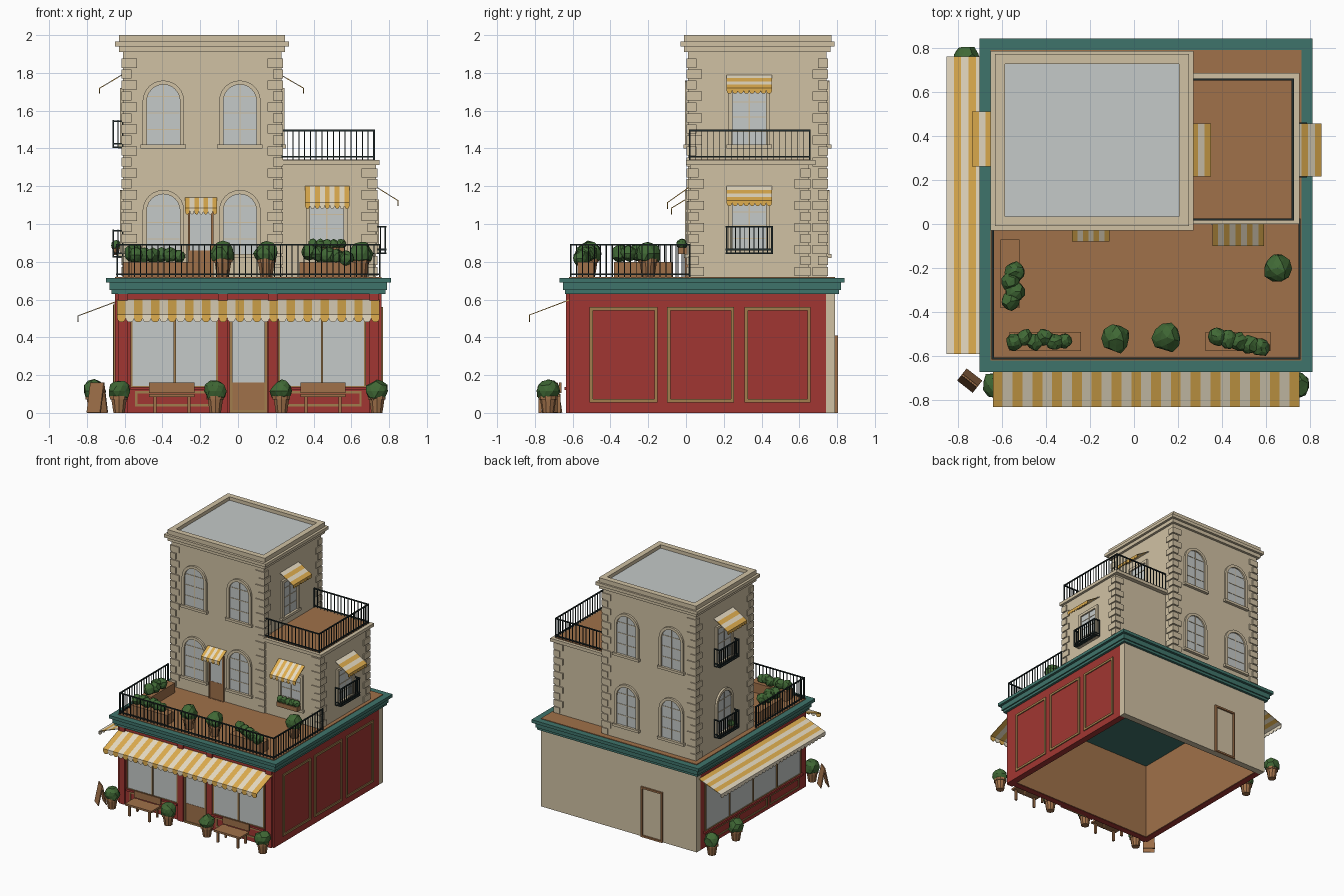
import bpy, bmesh, math, random
from mathutils import Matrix, Vector

random.seed(4)
if "Cube" in bpy.data.objects:
    bpy.data.objects.remove(bpy.data.objects["Cube"])


def material(name, *rgb):
    m = bpy.data.materials.new(name)
    color = [(c / 255) ** 2.2 for c in rgb] + [1]
    m.use_nodes = True
    m.diffuse_color = color
    m.node_tree.nodes["Principled BSDF"].inputs["Base Color"].default_value = color
    return m


red = material("brick red", 160, 57, 53)
teal = material("teal", 65, 115, 106)
beige = material("beige plaster", 207, 192, 162)
brown = material("warm brown", 158, 112, 75)
glass = material("pale glass", 195, 200, 199)
gold = material("awning yellow", 222, 172, 80)
cream = material("awning cream", 236, 224, 198)
green = material("leaf green", 66, 104, 56)
iron = material("dark iron", 38, 48, 48)
tan = material("tan trim", 160, 124, 78)
HOME = Matrix()


def finish(name, bm, mats, place=HOME):
    mesh = bpy.data.meshes.new(name)
    bm.to_mesh(mesh)
    bm.free()
    for m in mats:
        mesh.materials.append(m)
    ob = bpy.data.objects.new(name, mesh)
    ob.matrix_world = place
    bpy.context.collection.objects.link(ob)
    return ob


def boxes(name, mat, spans, place=HOME):
    bm = bmesh.new()
    for x0, x1, y0, y1, z0, z1 in spans:
        mid = Vector((x0 + x1, y0 + y1, z0 + z1)) / 2
        size = (abs(x1 - x0), abs(y1 - y0), abs(z1 - z0))
        bmesh.ops.create_cube(bm, size=1, matrix=Matrix.Translation(mid) @ Matrix.Diagonal(size).to_4x4())
    return finish(name, bm, [mat], place)


def wall(x, y, turn=0):
    """Frame of a wall: local x runs along it, local -y points outward."""
    return Matrix.Translation((x, y, 0)) @ Matrix.Rotation(math.radians(turn), 4, 'Z')


def border(u0, u1, z0, z1, t, d):
    return [(u0, u0 + t, -d, 0, z0, z1), (u1 - t, u1, -d, 0, z0, z1),
            (u0 + t, u1 - t, -d, 0, z0, z0 + t), (u0 + t, u1 - t, -d, 0, z1 - t, z1)]


def outline(r, z0, z1, arched):
    if not arched:
        return [(-r, z0), (-r, z1), (r, z1), (r, z0)]
    arc = [math.pi * (1 - i / 12) for i in range(13)]
    return [(-r, z0)] + [(r * math.cos(a), z1 - r + r * math.sin(a)) for a in arc] + [(r, z0)]


def window(name, place, u, z0, z1, arched=True):
    place = place @ Matrix.Translation((u, 0, 0))
    outer = outline(.11, z0, z1, arched)
    inner = outline(.088, z0, z1 - .022, arched)
    bm = bmesh.new()
    rings = [[bm.verts.new((x, y, z)) for x, z in pts]
             for pts, y in ((outer, 0), (outer, -.016), (inner, -.016), (inner, 0))]
    for a, b in zip(rings, rings[1:]):
        for i in range(len(a) - 1):
            bm.faces.new((a[i], a[i + 1], b[i + 1], b[i]))
    finish(name + "_frame", bm, [beige], place)
    bm = bmesh.new()
    bm.faces.new([bm.verts.new((x, -.004, z)) for x, z in inner])
    finish(name + "_glass", bm, [glass], place)
    step = (z1 - z0) / 4
    bars = [(-.003, .003, -.008, 0, z0, z1 - .02)]
    bars += [(-.085, .085, -.007, 0, z0 + step * k, z0 + step * k + .005) for k in (1, 2, 3)]
    boxes(name + "_bars", beige, bars, place)
    boxes(name + "_sill", beige, [(-.12, .12, -.024, 0, z0 - .01, z0 + .01)], place)


def awning(name, place, u0, u1, out, top, edge, drop, count, bands=0):
    """Sloped striped cloth with a scalloped valance; bands run lengthwise."""
    bm = bmesh.new()

    def face(pts, index):
        bm.faces.new([bm.verts.new(p) for p in pts]).material_index = index

    for i in range(bands):
        (y0, za), (y1, zb) = [(-out * t, top + (edge - top) * t) for t in (i / bands, (i + 1) / bands)]
        face([(u0, y0, za), (u0, y1, zb), (u1, y1, zb), (u1, y0, za)], i % 2)
    w = (u1 - u0) / count
    for i in range(count):
        a, b = u0 + i * w, u0 + (i + 1) * w
        if not bands:
            face([(a, 0, top), (a, -out, edge), (b, -out, edge), (b, 0, top)], i % 2)
        curve = [((a + b) / 2 - w / 2 * math.cos(t), -out, edge - drop * (.45 + .55 * math.sin(t)))
                 for t in (math.pi * k / 6 for k in range(7))]
        face([(b, -out, edge), (a, -out, edge)] + curve, (bands + 1) % 2 if bands else i % 2)
    bmesh.ops.remove_doubles(bm, verts=bm.verts, dist=.0001)
    mats = [cream, gold] if bands == 4 else [gold, cream]
    finish(name, bm, mats, place).modifiers.new("cloth", 'SOLIDIFY').thickness = .005


def railing(name, path, z, h, place=HOME, gap=.031):
    bm = bmesh.new()

    def bar(mid, size, turn):
        m = Matrix.Translation(mid) @ Matrix.Rotation(turn, 4, 'Z') @ Matrix.Diagonal(size).to_4x4()
        bmesh.ops.create_cube(bm, size=1, matrix=m)

    for a, b in zip(path, path[1:]):
        a, b = Vector(a), Vector(b)
        d = b - a
        turn = math.atan2(d.y, d.x)
        n = max(1, round(d.length / gap))
        for k in range(n + 1):
            p = a + d * k / n
            thick = .009 if k in (0, n) else .005
            bar((p.x, p.y, z + h / 2), (thick, thick, h), turn)
        for zz in (z + .015, z + h - .005):
            bar((*((a + b) / 2), zz), (d.length + .008, .01, .008), turn)
    finish(name, bm, [iron], place)


def balcony(name, place, u, z):
    boxes(name + "_floor", iron, [(u - .125, u + .125, -.055, 0, z - .008, z)], place)
    path = [(u - .12, 0), (u - .12, -.05), (u + .12, -.05), (u + .12, 0)]
    railing(name + "_rail", path, z, .14, place, .024)


def bush(name, spots):
    bm = bmesh.new()
    for x, y, z, r in spots:
        turn = Matrix.Rotation(random.uniform(0, 3), 4, 'Z')
        new = bmesh.ops.create_icosphere(bm, subdivisions=2, radius=r,
                                         matrix=Matrix.Translation((x, y, z)) @ turn)["verts"]
        for v in new:
            v.co += (v.co - Vector((x, y, z))) * random.uniform(-.14, .1)
    finish(name, bm, [green])


def potted(name, x, y, z, s=1):
    bm = bmesh.new()
    for r1, r2, z0, z1 in ((.031, .043, 0, .075), (.049, .049, .07, .09)):
        bmesh.ops.create_cone(bm, cap_ends=True, segments=10, radius1=r1 * s, radius2=r2 * s, depth=(z1 - z0) * s,
                              matrix=Matrix.Translation((x, y, z + (z0 + z1) / 2 * s)))
    finish(name + "_pot", bm, [brown])
    bush(name + "_leaves", [(x, y, z + .115 * s, .06 * s)])


# Ground floor shell, open below, lined in wood
W, E, S, N, H = -.65, .76, -.62, .79, .63
boxes("shop_walls", red, [(W, E, S, S + .05, 0, H), (W, W + .05, S + .05, .74, 0, H),
                          (E - .05, E, S + .05, .74, 0, H)])
boxes("shop_back_wall", beige, [(W, E, .74, N, 0, H)])
i0, i1, j0, j1 = W + .05, E - .05, S + .05, .74
boxes("shop_lining", brown, [(i0, i1, j0, j0 + .005, .002, H), (i0, i1, j1 - .005, j1, .002, H),
                             (i0, i0 + .005, j0, j1, .002, H), (i1 - .005, i1, j0, j1, .002, H)])
boxes("main_cornice", teal, [(W - g, E + g, S - g, N + g, a, b) for g, a, b in
                             ((.02, H, .65), (.03, .65, .69), (.05, .69, .715))])
boxes("terrace_floor", brown, [(W, E, S, N, .71, .72)])

# Shop front: glazing, pilasters, door and panels
front, right, back, left = wall(0, S), wall(E, 0, 90), wall(0, N, 180), wall(W, 0, -90)
bays = [(-.56, -.115), (.22, .67)]
boxes("front_glass", glass, [(a, b, -.004, 0, .14, .57) for a, b in bays] + [(-.03, .14, -.006, 0, .16, .52)], front)
boxes("front_mullions", tan, [(c - .006, c + .006, -.012, 0, .14, .57) for c in (-.335, .445)], front)
for a, b in bays:
    boxes("bay_frame", tan, border(a - .008, b + .008, .132, .578, .01, .01), front)
    boxes("bay_panel", tan, border(a + .015, b - .015, .035, .115, .012, .006), front)
    boxes("bay_sill", red, [(a - .01, b + .01, -.022, 0, .122, .138)], front)
boxes("pilasters", red, [(c - .025, c + .025, -.014, 0, 0, H) for c in (-.61, -.08, .185, .72)], front)
boxes("shop_door_panel", brown, [(-.03, .14, -.008, 0, 0, .16)], front)
boxes("shop_door_frame", tan, border(-.045, .155, -.0, .53, .015, .014), front)

# Left shop window, right wall panels and back door
boxes("left_glass", glass, [(-.68, .54, -.004, 0, .14, .57)], left)
boxes("left_mullions", tan, [(c - .006, c + .006, -.012, 0, .14, .57) for c in (-.375, -.07, .235)], left)
boxes("left_frame", tan, border(-.69, .55, .13, .58, .012, .01), left)
boxes("left_sill", red, [(-.7, .56, -.022, 0, .12, .136)], left)
for k in range(3):
    boxes("left_panel", tan, border(-.67 + .41 * k, -.29 + .41 * k, .03, .11, .012, .006), left)
    boxes("right_panel", tan, border(-.51 + .41 * k, -.15 + .405 * k, .055, .56, .018, .008), right)
boxes("back_door_frame", brown, border(.15, .345, 0, .41, .014, .014), back)

# Upper tower, side wing and their cornices
X0, X1, Y0, Y1 = -.61, .23, .01, .745
boxes("tower", beige, [(X0, X1, Y0, Y1, .715, 1.92)])
boxes("wing", beige, [(X1, .73, .02, .65, .715, 1.32)])
boxes("tower_cornice", beige, [(X0 - g, X1 + g, Y0 - g, Y1 + g, a, b) for g, a, b in
                               ((.02, 1.91, 1.94), (.04, 1.94, 1.965))])
p, q, r, s, t = X0 - .02, X1 + .02, Y0 - .02, Y1 + .025, .045
boxes("roof_parapet", beige, [(p, q, r, r + t, 1.96, 2), (p, q, s - t, s, 1.96, 2),
                              (p, p + t, r + t, s - t, 1.96, 2), (q - t, q, r + t, s - t, 1.96, 2)])
boxes("roof_deck", glass, [(p + t, q - t, r + t, s - t, 1.96, 1.972)])
boxes("wing_ledge", beige, [(X1, .75, 0, .685, 1.312, 1.338)])
boxes("wing_deck", brown, [(X1, .72, .025, .66, 1.335, 1.342)])

# Corner stones in alternating lengths
stones = []
for cx, cy, sx, sy, top in ((X0, Y0, -1, -1, 1.9), (X1, Y0, 1, -1, 1.9), (X0, Y1, -1, 1, 1.9),
                            (X1, Y1, 1, 1, 1.9), (.73, .02, 1, -1, 1.3), (.73, .65, 1, 1, 1.3)):
    z, k = .725, 0
    while z + .05 < top:
        a, b = (.075, .045) if k % 2 else (.045, .075)
        stones.append((cx + sx * .008, cx - sx * a, cy + sy * .008, cy - sy * b, z, z + .048))
        z, k = z + .058, k + 1
boxes("corner_stones", beige, stones)

# Windows on all walls
t_front, t_back = wall(0, Y0), wall(0, Y1, 180)
t_left, t_right = wall(X0, 0, -90), wall(X1, 0, 90)
w_front, w_right = wall(0, .02), wall(.73, 0, 90)
for z in (.83, 1.41):
    for x in (-.395, .01):
        window("front_window", t_front, x, z, z + .35)
        window("back_window", t_back, -x, z, z + .35)
    balcony("left_balcony", t_left, -.385, z)
window("left_low_window", t_left, -.385, .83, 1.18)
window("left_high_window", t_left, -.385, 1.41, 1.72, False)
window("right_window", t_right, .335, 1.41, 1.72, False)
window("wing_front_window", w_front, .47, .83, 1.12, False)
window("wing_side_window", w_right, .335, .85, 1.13, False)
balcony("wing_balcony", w_right, .335, .85)
boxes("terrace_door_panel", brown, [(-.255, -.14, -.008, 0, .72, .86)], t_front)
boxes("terrace_door_glass", glass, [(-.255, -.14, -.006, 0, .86, 1.08)], t_front)
boxes("terrace_door_frame", brown, border(-.265, -.13, .71, 1.09, .012, .014), t_front)

# Awnings
awning("front_awning", front, -.64, .75, .21, .6, .52, .04, 31)
awning("left_awning", left, -.76, .59, .2, .59, .515, .035, 30, 6)
awning("door_awning", t_front, -.28, -.11, .09, 1.14, 1.085, .035, 7)
awning("wing_front_awning", w_front, .355, .59, .12, 1.2, 1.115, .035, 9)
awning("wing_side_awning", w_right, .215, .455, .12, 1.2, 1.125, .03, 8, 4)
awning("right_awning", t_right, .215, .455, .12, 1.79, 1.72, .03, 8, 4)
awning("left_high_awning", t_left, -.51, -.26, .125, 1.795, 1.72, .03, 8, 4)

# Terrace railings
railing("terrace_rail", [(-.64, .01), (-.64, -.61), (.75, -.61), (.75, .02)], .72, .175)
railing("wing_rail", [(X1, .02), (.72, .02), (.72, .655), (X1, .655)], 1.34, .16)

# Plants: ground pots, terrace pots, planter boxes
for x, y in ((-.63, -.73), (-.12, -.73), (.23, -.73), (.735, -.73), (-.76, .75), (-.76, .44)):
    potted("ground_plant", x, y, 0)
for x, y in ((-.08, -.52), (.15, -.515), (.65, -.2)):
    potted("terrace_plant", x, y, .72, 1.08)
potted("balcony_plant", -.645, .34, .835, .45)
boxes("planters", brown, [(-.565, -.24, -.575, -.49, .72, .8), (.325, .62, -.575, -.49, .72, .8),
                          (-.605, -.52, -.38, -.07, .72, .8), (.38, .565, -.045, .005, .84, .875)])
bush("front_left_shrubs", [(-.54 + .045 * k, -.535 + .02 * (k % 2), .835, .04) for k in range(5)]
     + [(-.315, -.53, .83, .035)])
bush("front_right_shrubs", [(.375 + .05 * k, -.51 - .012 * k, .85 - .008 * k, .043) for k in range(5)])
bush("side_shrubs", [(-.56 + .02 * (k % 2), -.35 + .045 * k, .845, .045) for k in range(4)])
bush("window_box_shrubs", [(.4 + .036 * k, -.022, .893, .028) for k in range(5)])

# Benches and folding sign
for c in (-.35, .45):
    legs = [(c + d - .008, c + d + .008, y, y + .015, 0, .1) for d in (-.09, .09) for y in (-.78, -.68)]
    boxes("bench", brown, [(c - .12, c + .12, -.79, -.67, .085, .1), (c - .12, c + .12, -.672, -.66, .105, .16)] + legs)
for side in (-1, 1):
    lean = Matrix.Translation((-.745, -.71, .155)) @ Matrix.Rotation(math.radians(-38), 4, 'Z')
    lean = lean @ Matrix.Rotation(side * .2, 4, 'X')
    boxes("folding_sign", brown, [(-.045, .045, -.004, .004, -.157, .004)], lean)
